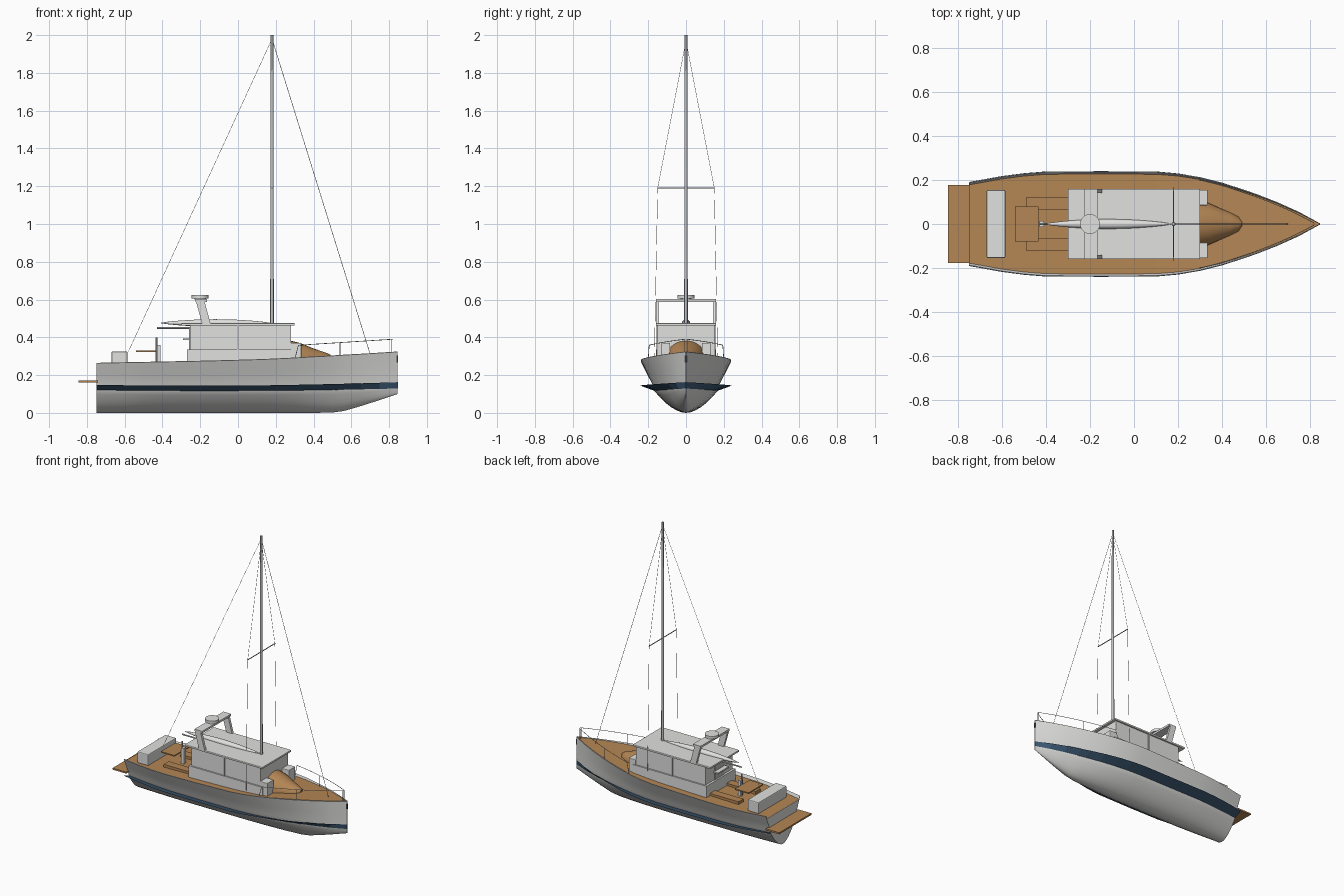
import bpy, bmesh, math
from mathutils import Vector

if "Cube" in bpy.data.objects:
    bpy.data.objects.remove(bpy.data.objects["Cube"])


def material(name, rgb):
    m = bpy.data.materials.new(name)
    m.diffuse_color = (*rgb, 1)
    m.use_nodes = True
    m.node_tree.nodes["Principled BSDF"].inputs["Base Color"].default_value = m.diffuse_color
    return m


GREY = material("light grey paint", (0.75, 0.75, 0.74))
NAVY = material("navy paint", (0.05, 0.11, 0.19))
TEAK = material("teak", (0.46, 0.24, 0.09))
METAL = material("rig metal", (0.52, 0.53, 0.54))
DARK = material("dark fittings", (0.08, 0.08, 0.09))


def finish(name, bm, mat, smooth=None):
    bmesh.ops.recalc_face_normals(bm, faces=bm.faces[:])
    me = bpy.data.meshes.new(name)
    bm.to_mesh(me)
    bm.free()
    me.materials.append(mat)
    ob = bpy.data.objects.new(name, me)
    bpy.context.collection.objects.link(ob)
    if smooth:
        bpy.ops.object.select_all(action='DESELECT')
        ob.select_set(True)
        bpy.context.view_layer.objects.active = ob
        bpy.ops.object.shade_smooth_by_angle(angle=math.radians(smooth))
    return ob


def loft(name, rings, mat, smooth=None, closed=True, caps=True):
    bm = bmesh.new()
    rows = [[bm.verts.new(p) for p in r] for r in rings]
    n = len(rows[0])
    for a, b in zip(rows, rows[1:]):
        for i in range(n if closed else n - 1):
            j = (i + 1) % n
            bm.faces.new((a[i], a[j], b[j], b[i]))
    if caps:
        bm.faces.new(rows[0])
        bm.faces.new(rows[-1])
    return finish(name, bm, mat, smooth)


def box(name, x0, x1, y0, y1, z0, z1, mat, bevel=0):
    ob = loft(name, [[(x, y0, z0), (x, y1, z0), (x, y1, z1), (x, y0, z1)] for x in (x0, x1)], mat)
    if bevel:
        mod = ob.modifiers.new("bevel", 'BEVEL')
        mod.width, mod.segments = bevel, 2
    return ob


def rod(name, pts, r, mat, sides=8, r_end=None):
    """Round bar through points, one segment after the other."""
    bm = bmesh.new()
    for a, b in zip(pts, pts[1:]):
        a, b = Vector(a), Vector(b)
        d = b - a
        m = d.to_track_quat('Z', 'Y').to_matrix().to_4x4()
        m.translation = (a + b) / 2
        bmesh.ops.create_cone(bm, cap_ends=True, segments=sides, radius1=r,
                              radius2=r if r_end is None else r_end, depth=d.length, matrix=m)
    return finish(name, bm, mat, 40)


# Hull stations: x, half beam, sheer height, keel height
ST = [(-0.75, .190, .265, .0), (-0.6, .217, .268, .0), (-0.5, .230, .270, .0), (-0.4, .238, .272, .0),
      (-0.15, .239, .277, .0), (0.1, .238, .284, .0), (0.2, .229, .288, .0), (0.3, .212, .293, .0),
      (0.4, .187, .299, .0), (0.5, .155, .304, .002), (0.56, .134, .308, .010), (0.65, .099, .313, .036),
      (0.75, .054, .319, .068), (0.845, .002, .325, .100)]


def at(x, k):
    for a, b in zip(ST, ST[1:]):
        if x <= b[0]:
            return a[k] + (b[k] - a[k]) * (x - a[0]) / (b[0] - a[0])
    return ST[-1][k]


def band(x):
    """Bottom and top of the waterline band."""
    u = x / 0.8
    low = .117 + .008 * u * u + .003 * u
    return low, low + .027 + .006 * max(u, 0)


def inner(s):
    """Deck edge at the foot of the bulwark: half width and height."""
    x, w, top, keel = s
    f = min(1, max(0, (x - .1) / .6))
    return max(w - (.012 - .007 * f) * min(1, w / .05), .0005), top - .022 + .014 * f


def section(s):
    x, w, top, keel = s
    low, high = band(x)
    half = [inner(s), (max(w - .003, .9 * w), top), (w, top - .002),
            (.86 * w, (top + high) / 2 - .005), (.73 * w, high), (.70 * w, low)]
    for f in (.62, .53, .43, .32, .2, .1):
        half.append((f * w, keel + (low - keel) * (f / .70) ** 1.8))
    pts = [(x, -y, z) for y, z in half] + [(x, 0, keel)]
    return pts + [(x, y, z) for y, z in reversed(half)]


loft("hull", [section(s) for s in ST], GREY, 35)
# Deck planking inside the bulwark
loft("deck", [[(s[0], k * inner(s)[0], inner(s)[1] + .002) for k in (-1, 0, 1)] for s in ST],
     TEAK, closed=False, caps=False)

# Flared navy band on both sides
for sgn, side in ((-1, "front"), (1, "back")):
    rings = []
    for x, w, t, k in ST:
        lo, hi = band(x)
        rings.append([(x, sgn * .69 * w, lo + .006), (x, sgn * (w + .001), hi), (x, sgn * .70 * w, lo)])
    loft("waterline_band_" + side, rings, NAVY)
box("stem_band", .838, .8462, -.003, .003, band(.845)[0], band(.845)[1], NAVY)
box("stem_fitting", .838, .8465, -.005, .005, .268, .305, DARK)

# Stern platform, locker and cockpit
box("swim_platform", -.845, -.74, -.178, .178, .160, .171, TEAK)
box("stern_locker", -.67, -.585, -.155, .155, .245, .325, GREY, .006)
box("cockpit_table", -.54, -.435, -.08, .08, .323, .331, TEAK)
box("helm_pedestal", -.43, -.41, -.013, .013, .25, .36, GREY)
rod("helm_post", [(-.432, 0, .25), (-.432, 0, .40)], .005, METAL)
for s in (-1, 1):
    y0, y1 = sorted((s * .065, s * .12))
    box("cockpit_bench", -.49, -.26, y0, y1, .245, .27, TEAK)

# Cabin
box("cabin_base", -.27, .30, -.16, .16, .25, .335, GREY)
box("cabin_house", -.255, .28, -.15, .15, .33, .465, GREY)
box("cabin_roof", -.30, .30, -.16, .16, .462, .475, GREY, .003)
box("companionway_step", -.29, -.25, -.06, .06, .385, .395, GREY)
box("companionway_door", -.259, -.25, -.05, .05, .335, .455, METAL)
for s in (-1, 1):
    box("cabin_post", -.005, .005, s * .152 - .004, s * .152 + .004, .335, .462, METAL)
    y0, y1 = sorted((s * .085, s * .155))
    box("cabin_wing", .28, .335, y0, y1, .275, .37, GREY, .003)

# Rounded teak coachroof ahead of the cabin
rings = []
for x, w, z in ((.28, .108, .382), (.335, .097, .368), (.39, .073, .345), (.44, .052, .327),
                (.475, .035, .315), (.49, .012, .307)):
    rings.append([(x, w * math.cos(a), .282 + (z - .282) * math.sin(a))
                  for a in [math.pi * i / 12 for i in range(13)]])
loft("coachroof", rings, TEAK, 35)

# Raked radar arch and dome
for s in (-1, 1):
    y0, y1 = s * .151 - .009, s * .151 + .009
    loft("arch_leg", [[(x, y0, z), (x + .045, y0, z), (x + .045, y1, z), (x, y1, z)]
                      for x, z in ((-.19, .472), (-.225, .60))], GREY)
box("arch_top", -.225, -.165, -.16, .16, .588, .602, GREY)
rod("radar_base", [(-.2, 0, .60), (-.2, 0, .608)], .03, GREY, 24)
rod("radar_dome", [(-.2, 0, .605), (-.2, 0, .624)], .045, GREY, 32)

# Mast, boom with furled sail, spreader
rod("mast", [(.18, 0, .29), (.18, 0, 2.0)], .010, METAL, 12, .007)
rod("boom", [(-.43, 0, .45), (-.25, 0, .45)], .005, GREY)
rings = []
for i in range(17):
    t = i / 16
    r = .001 + .021 * math.sin(math.pi * t) ** .75
    rings.append([(-.41 + .58 * t, r * math.cos(a), .476 + .9 * r * math.sin(a))
                  for a in [math.tau * k / 12 for k in range(12)]])
loft("furled_sail", rings, GREY, 40)
rod("spreader", [(.18, -.152, 1.19), (.18, .152, 1.19)], .003, METAL)

# Standing rigging
rod("forestay", [(.18, 0, 1.98), (.70, 0, .31)], .0014, METAL, 6)
rod("backstay", [(.18, 0, 1.98), (-.58, 0, .325)], .001, METAL, 6)
for s in (-1, 1):
    rod("shroud", [(.18, 0, 1.97), (.18, s * .15, 1.19), (.18, s * .168, .27)], .001, METAL, 6)

# Bow rail following the deck edge
for s in (-1, 1):
    def edge(x):
        return s * max(at(x, 1) - .012, 0)
    xs = [.32 + .50 * i / 10 for i in range(11)]
    path = [(x, edge(x), .357 + .033 * (x - .3) / .52) for x in xs]
    rod("bow_rail", [(.30, edge(.30), at(.30, 2) - .01)] + path, .0018, METAL, 6)
    for x in (.54, .815):
        rod("rail_post", [(x, edge(x), at(x, 2) - .01), (x, edge(x), .357 + .033 * (x - .3) / .52)],
            .0018, METAL, 6)
